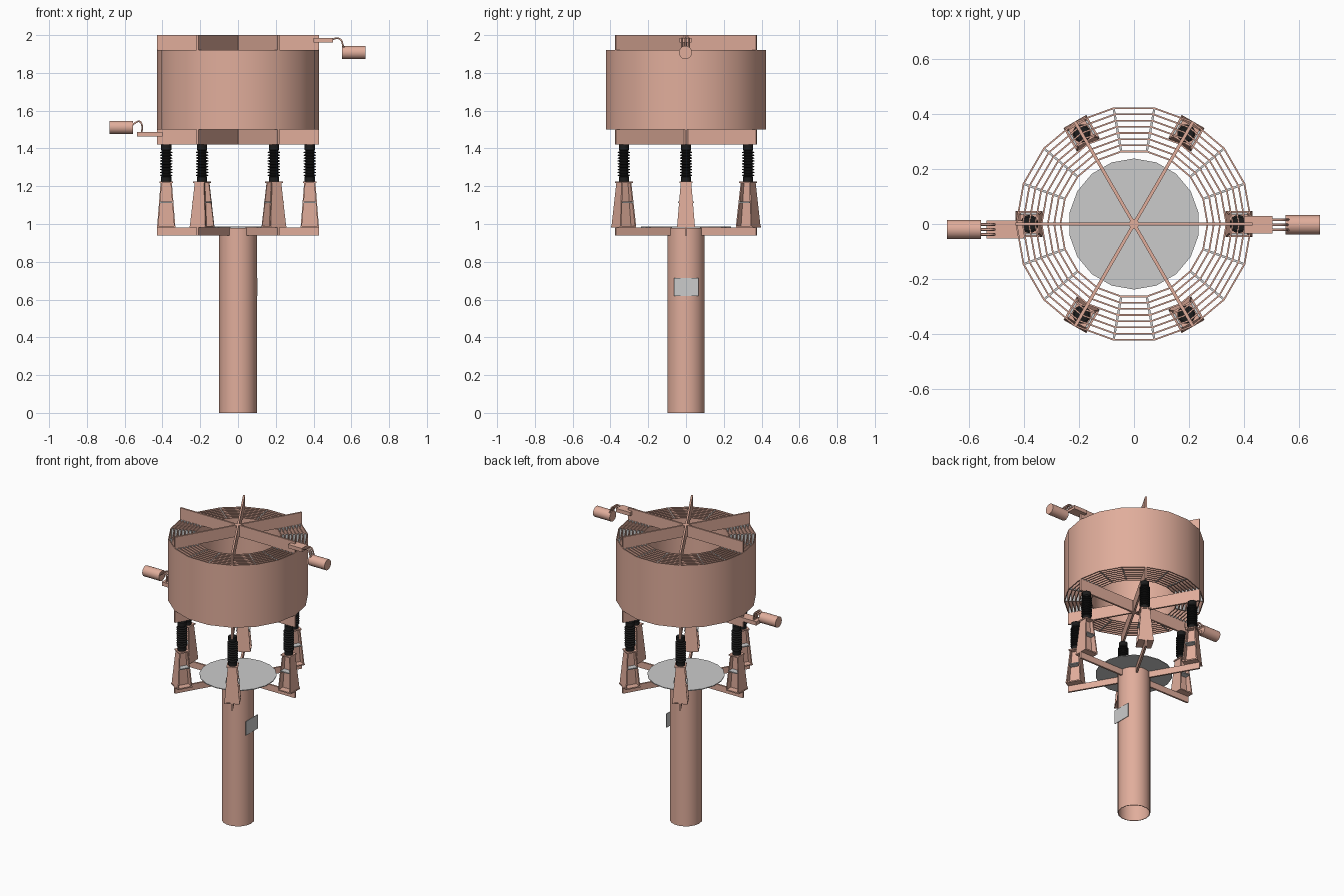
import bpy, bmesh
from math import cos, sin, pi, radians
from mathutils import Matrix, Vector

if "Cube" in bpy.data.objects:
    bpy.data.objects.remove(bpy.data.objects["Cube"])


def material(name, c):
    m = bpy.data.materials.new(name)
    m.diffuse_color = (*c, 1)
    m.use_nodes = True
    m.node_tree.nodes["Principled BSDF"].inputs["Base Color"].default_value = m.diffuse_color
    return m


PEACH = material("peach_paint", (0.75, 0.42, 0.33))
BLACK = material("black_ceramic", (0.012, 0.012, 0.012))


def finish(name, bm, mat=None, smooth=False, matrix=None):
    bmesh.ops.recalc_face_normals(bm, faces=bm.faces)
    me = bpy.data.meshes.new(name)
    bm.to_mesh(me)
    bm.free()
    ob = bpy.data.objects.new(name, me)
    bpy.context.collection.objects.link(ob)
    if mat:
        me.materials.append(mat)
    if matrix:
        ob.matrix_world = matrix
    if smooth:
        bpy.ops.object.select_all(action='DESELECT')
        ob.select_set(True)
        bpy.context.view_layer.objects.active = ob
        bpy.ops.object.shade_smooth_by_angle(angle=radians(35))
    return ob


def add_box(bm, lo, hi, rot=None):
    lo, hi = Vector(lo), Vector(hi)
    m = Matrix.Translation((lo + hi) / 2) @ Matrix.Diagonal((*(hi - lo), 1))
    bmesh.ops.create_cube(bm, size=1, matrix=(rot @ m if rot else m))


def add_prism(bm, quad, offset):
    # four-cornered plate extruded along an offset
    a = [bm.verts.new(p) for p in quad]
    b = [bm.verts.new(Vector(p) + Vector(offset)) for p in quad]
    bm.faces.new(a)
    bm.faces.new(b)
    for i in range(4):
        j = (i + 1) % 4
        bm.faces.new((a[i], a[j], b[j], b[i]))


def add_lathe(bm, profile, n, closed=False):
    rings = [[bm.verts.new((r * cos(2 * pi * i / n), r * sin(2 * pi * i / n), z))
              for i in range(n)] for r, z in profile]
    for k in range(len(rings) if closed else len(rings) - 1):
        p, q = rings[k], rings[(k + 1) % len(rings)]
        for i in range(n):
            j = (i + 1) % n
            bm.faces.new((p[i], p[j], q[j], q[i]))
    return rings


def rot(deg):
    return Matrix.Rotation(radians(deg), 4, 'Z')


# Open tubular column
bm = bmesh.new()
add_lathe(bm, [(0.1, 0), (0.1, 0.98), (0.096, 0.98), (0.096, 0)], 18, True)
finish("column", bm, PEACH, True)

# Disc on top of the column
bm = bmesh.new()
bmesh.ops.create_cone(bm, cap_ends=True, segments=18, radius1=0.238, radius2=0.238,
                      depth=0.005, matrix=Matrix.Translation((0, 0, 0.984)))
finish("column_top_disc", bm)

# Rating plate on the column
bm = bmesh.new()
add_box(bm, (0.1, -0.063, 0.62), (0.103, 0.065, 0.715))
finish("column_plate", bm)

# Six-armed spiders: support, coil bottom, coil top
for name, z0, z1, r0 in (("support_arms", 0.94, 0.982, 0.09),
                         ("coil_bottom_spider", 1.42, 1.5, 0),
                         ("coil_top_spider", 1.922, 2.0, 0)):
    bm = bmesh.new()
    for k in range(6):
        add_box(bm, (r0, -0.006, z0), (0.43, 0.006, z1), rot(60 * k))
    if r0 == 0:
        add_lathe(bm, [(0.018, z0), (0.018, z1), (0.009, z1), (0.009, z0)], 12, True)
    finish(name, bm, PEACH)

# Concentric winding cylinders
radii = [0.43 - 0.0228 * i for i in range(8)]
for i, r in enumerate(radii):
    bm = bmesh.new()
    add_lathe(bm, [(r, 1.5), (r, 1.922), (r - 0.006, 1.922), (r - 0.006, 1.5)], 18, True)
    finish(f"winding_{i + 1}", bm, PEACH, True)

# Spacer sticks between the windings
bm = bmesh.new()
for k in range(18):
    for ro, ri in zip(radii, radii[1:]):
        add_box(bm, (ri, -0.004, 1.502), (ro - 0.006, 0.004, 1.92), rot(20 * k))
finish("winding_spacers", bm)

# Ribbed insulator profile
profile = [(0.027, 1.225), (0.027, 1.25)]
for i in range(9):
    z = 1.252 + i * 0.0152
    profile += [(0.022, z), (0.033, z + 0.004), (0.033, z + 0.007), (0.022, z + 0.012)]
profile += [(0.027, 1.392), (0.027, 1.42)]

for k in range(6):
    place = rot(60 * k) @ Matrix.Translation((0.38, 0, 0))
    # Insulator
    bm = bmesh.new()
    rings = add_lathe(bm, profile, 16)
    bm.faces.new(rings[0])
    bm.faces.new(rings[-1])
    finish(f"insulator_{k + 1}", bm, BLACK, True, place)

    # Tapered H-section pedestal with base and cap plates
    bm = bmesh.new()
    add_box(bm, (-0.048, -0.048, 0.982), (0.05, 0.048, 0.99))
    add_box(bm, (-0.035, -0.035, 1.217), (0.035, 0.035, 1.225))
    for s in (-1, 1):
        add_prism(bm, [(s * 0.048, -0.047, 0.99), (s * 0.048, 0.047, 0.99),
                       (s * 0.03, 0.028, 1.217), (s * 0.03, -0.028, 1.217)],
                  (-s * 0.007, 0, 0))
    add_prism(bm, [(-0.042, -0.004, 0.99), (0.042, -0.004, 0.99),
                   (0.024, -0.004, 1.217), (-0.024, -0.004, 1.217)], (0, 0.008, 0))
    finish(f"pedestal_{k + 1}", bm, PEACH, False, place)

    # Stiffener plate halfway up the pedestal
    bm = bmesh.new()
    add_box(bm, (-0.033, -0.042, 1.111), (0.033, 0.042, 1.118))
    finish(f"pedestal_stiffener_{k + 1}", bm, None, False, place)


def terminal(name, plate, path, cyl, y):
    # Flat terminal tongue
    bm = bmesh.new()
    (x0, x1), (z0, z1) = plate
    add_box(bm, (x0, y - 0.032, z0), (x1, y + 0.032, z1))
    finish(name + "_tongue", bm, PEACH)
    # Three bent connecting leads
    cu = bpy.data.curves.new(name + "_leads", 'CURVE')
    cu.dimensions = '3D'
    cu.bevel_depth = 0.005
    cu.bevel_resolution = 1
    cu.use_fill_caps = True
    cu.resolution_u = 4
    for dy in (-0.018, 0, 0.018):
        sp = cu.splines.new('BEZIER')
        sp.bezier_points.add(len(path) - 1)
        for bp, (x, z) in zip(sp.bezier_points, path):
            bp.co = (x, y + dy, z)
            bp.handle_left_type = bp.handle_right_type = 'AUTO'
    cu.materials.append(PEACH)
    bpy.context.collection.objects.link(bpy.data.objects.new(name + "_leads", cu))
    # Horizontal cylinder
    bm = bmesh.new()
    xa, xb, z = cyl
    m = Matrix.Translation(((xa + xb) / 2, y, z)) @ Matrix.Rotation(pi / 2, 4, 'Y')
    bmesh.ops.create_cone(bm, cap_ends=True, segments=18, radius1=0.035,
                          radius2=0.035, depth=xb - xa, matrix=m)
    finish(name + "_cylinder", bm, PEACH, True)


terminal("upper_terminal", ((0.40, 0.503), (1.96, 1.985)),
         [(0.49, 1.972), (0.52, 1.983), (0.543, 1.977), (0.556, 1.945), (0.565, 1.925)],
         (0.55, 0.675, 1.908), -0.003)
terminal("lower_terminal", ((-0.535, -0.40), (1.462, 1.488)),
         [(-0.51, 1.48), (-0.509, 1.525), (-0.522, 1.543), (-0.545, 1.535), (-0.562, 1.522)],
         (-0.68, -0.555, 1.512), -0.02)
